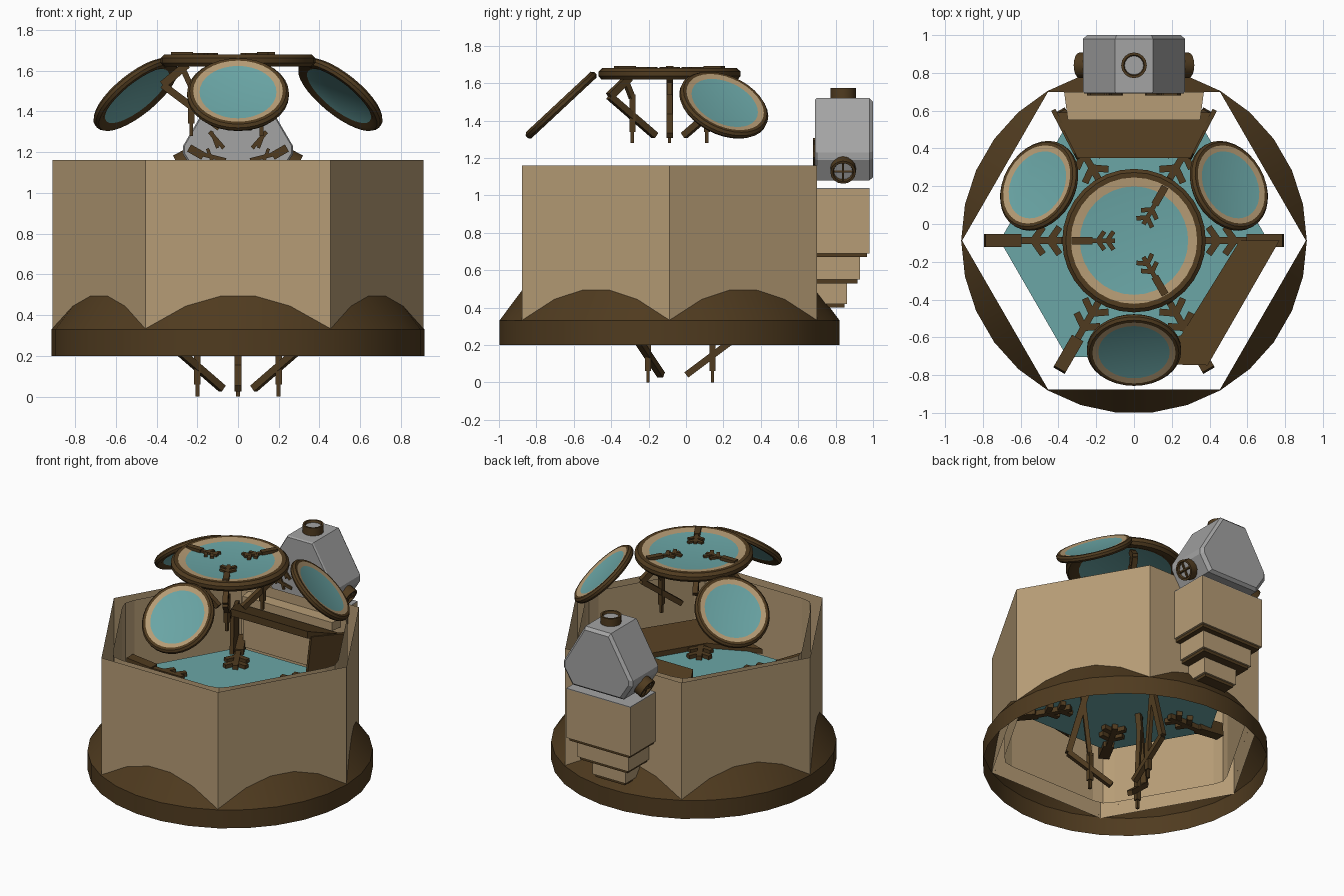
import bpy, bmesh, math
from mathutils import Vector, Matrix

if "Cube" in bpy.data.objects:
    bpy.data.objects.remove(bpy.data.objects["Cube"])

CY = -0.088  # hexagon centre in y


def mat(name, col):
    m = bpy.data.materials.new(name)
    m.diffuse_color = (*col, 1)
    m.use_nodes = True
    m.node_tree.nodes["Principled BSDF"].inputs["Base Color"].default_value = m.diffuse_color
    return m


BEIGE = mat("beige_panel", (0.47, 0.335, 0.18))
BROWN = mat("dark_brown_metal", (0.08, 0.044, 0.014))
TEAL = mat("teal_glass", (0.145, 0.38, 0.38))
GRAY = mat("gray_metal", (0.37, 0.37, 0.37))


def make(name, verts, faces, mats, idx=None, M=None):
    me = bpy.data.meshes.new(name)
    me.from_pydata([tuple(v) for v in verts], [], faces)
    for m in mats:
        me.materials.append(m)
    if idx:
        for p, i in zip(me.polygons, idx):
            p.material_index = i
    if M:
        me.transform(M)
    bm = bmesh.new()
    bm.from_mesh(me)
    bmesh.ops.recalc_face_normals(bm, faces=bm.faces)
    bm.to_mesh(me)
    bm.free()
    ob = bpy.data.objects.new(name, me)
    bpy.context.collection.objects.link(ob)
    return ob


def smooth(ob, deg=30):
    bpy.ops.object.select_all(action='DESELECT')
    ob.select_set(True)
    bpy.context.view_layer.objects.active = ob
    bpy.ops.object.shade_smooth_by_angle(angle=math.radians(deg))


def polar(r, deg, z, cy=CY):
    a = math.radians(deg)
    return Vector((r * math.cos(a), cy + r * math.sin(a), z))


def loft(name, loops, m, cap0=True, cap1=True):
    """Bridge point loops of equal length into a skin."""
    n = len(loops[0])
    verts = [p for l in loops for p in l]
    faces = [(k*n+i, k*n+(i+1) % n, (k+1)*n+(i+1) % n, (k+1)*n+i)
             for k in range(len(loops)-1) for i in range(n)]
    if cap0:
        faces.append(tuple(range(n)))
    if cap1:
        faces.append(tuple(range((len(loops)-1)*n, len(loops)*n)))
    return make(name, verts, faces, [m])


def box(name, x, y, z, m):
    rect = [(x[0], y[0]), (x[1], y[0]), (x[1], y[1]), (x[0], y[1])]
    return loft(name, [[(*p, h) for p in rect] for h in z], m)


def bar(name, a, b, w, t, m=BROWN):
    """Rectangular bar from a to b; w is the horizontal width."""
    a, b = Vector(a), Vector(b)
    d = (b - a).normalized()
    s = d.cross(Vector((0, 0, 1)))
    s = s.normalized() if s.length > 0.01 else Vector((1, 0, 0))
    u = s.cross(d)
    off = [s*w/2+u*t/2, -s*w/2+u*t/2, -s*w/2-u*t/2, s*w/2-u*t/2]
    return loft(name, [[a+o for o in off], [b+o for o in off]], m)


def lathe(name, prof, colours, mats, M, n=32):
    """Revolve (r, z) profile, one colour index per band, then the two caps."""
    verts = [(r*math.cos(2*math.pi*i/n), r*math.sin(2*math.pi*i/n), z)
             for r, z in prof for i in range(n)]
    faces, idx = [], []
    for k in range(len(prof)-1):
        for i in range(n):
            faces.append((k*n+i, k*n+(i+1) % n, (k+1)*n+(i+1) % n, (k+1)*n+i))
            idx.append(colours[k])
    last = (len(prof)-1)*n
    faces += [tuple(range(n)), tuple(range(last, last+n))]
    idx += [colours[-2], colours[-1]]
    ob = make(name, verts, faces, mats, idx, M)
    smooth(ob)
    return ob


# outer hexagonal wall, open top and bottom
loft("outer_wall", [[polar(0.91, 60*i, z) for i in range(6)] for z in (0.32, 1.16)],
     BEIGE, False, False)
# inner wall with rounded corners
inner = [(r, 60*i + a) for i in range(6) for r, a in ((0.80, -5), (0.82, 0), (0.80, 5))]
loft("inner_wall", [[polar(r, a, z) for r, a in inner] for z in (0.38, 1.15)],
     BEIGE, False, False)

# base ring: cone skirt trimmed by the hexagon, giving an arch on each side
low, mid, top = [], [], []
for i in range(30):
    a = 12*i
    rh = 0.788 / math.cos(math.radians((a % 60) - 30))
    low.append(polar(0.915, a, 0.2))
    mid.append(polar(0.915, a, 0.33))
    top.append(polar(rh, a, 0.33 + (0.912 - rh)*1.37))
smooth(loft("base_ring", [low, mid, top], BROWN, False, False), 28)

# teal hexagonal floor
loft("glass_floor", [[polar(0.71, 60*i, z) for i in range(6)] for z in (0.71, 0.725)], TEAL)


# round glass dishes
def dish(name, R, M):
    t = 0.03 if R > 0.3 else 0.022
    prof = [(R*0.78, -t*0.5), (R*0.86, -t), (R*0.96, -t), (R, -t*0.4), (R, t*0.4),
            (R*0.95, t), (R*0.88, t), (R*0.755, t*0.7)]
    lathe(name, prof, [1, 1, 1, 1, 1, 1, 0, 2, 2], [BEIGE, BROWN, TEAL], M)


dish("top_dish", 0.38, Matrix.Translation((0, CY, 1.65)))
for i, a in enumerate((30, 150, 270)):
    M = (Matrix.Translation(polar(0.58, a, 1.483)) @ Matrix.Rotation(math.radians(a), 4, 'Z')
         @ Matrix.Rotation(math.radians(43), 4, 'Y'))
    dish(f"side_dish_{i}", 0.25, M)


# barbed claws: stem with two pairs of angled barbs
def claw(name, a, r0, r1, z, w, h):
    side = Vector((-math.sin(math.radians(a)), math.cos(math.radians(a)), 0))
    bar(name + "_stem", polar(r0, a, z), polar(r1, a, z), w, h)
    for f in (0.3, 0.65):
        r = r0 + (r1-r0)*f
        for s in (-1, 1):
            tip = polar(r - w*1.4, a, z) + side*s*w*2
            bar(name + "_barb", polar(r, a, z), tip, w, h*0.9)


for a in range(0, 360, 60):
    claw(f"floor_claw_{a}", a, 0.37, 0.62, 0.715, 0.036, 0.08)
    bar(f"floor_claw_arm_{a}", polar(0.60, a, 0.72), polar(0.79, a, 0.74), 0.07, 0.09)
for a in (60, 180, 300):
    claw(f"dish_claw_{a}", a, 0.10, 0.24, 1.672, 0.024, 0.03)
    bar(f"dish_claw_arm_{a}", polar(0.22, a, 1.677), polar(0.33, a, 1.677), 0.04, 0.03)


# bent legs with a foot strut and an upright tip
def leg(name, a, z, ztop):
    bar(name + "_upper", polar(0.25, a, ztop), polar(0.37, a, z+0.25), 0.035, 0.04)
    bar(name + "_lower", polar(0.37, a, z+0.25), polar(0.09, a, z+0.04), 0.035, 0.035)
    bar(name + "_tip", polar(0.23, a, z), polar(0.23, a, z+0.10), 0.018, 0.018)
    bar(name + "_post", polar(0.23, a, z+0.06), polar(0.23, a, z+0.26), 0.032, 0.032)
    bar(name + "_brace", polar(0.23, a, z+0.24), polar(0.28, a, ztop), 0.028, 0.028)


for a in (60, 180, 300):
    leg(f"upper_leg_{a}", a, 1.28, 1.63)
for a in (90, 210, 330):
    leg(f"lower_leg_{a}", a, 0.0, 0.71)

# back alcove: hood, side cheeks, beige lining and sill
hood = [(-0.3, 0.35, 1.08), (0.3, 0.35, 1.08), (0.42, 0.59, 1.0), (-0.42, 0.59, 1.0)]
loft("alcove_hood", [[(x, y, z+d) for x, y, z in hood] for d in (-0.05, 0)], BROWN)
for s in (-1, 1):
    bar(f"alcove_cheek_{s}", (s*0.3, 0.36, 0.9), (s*0.42, 0.59, 0.87), 0.025, 0.28)
box("alcove_lining", (-0.34, 0.34), (0.54, 0.56), (0.73, 1.0), BEIGE)
sill = [(-0.35, 0.55), (0.35, 0.55), (0.37, 0.70), (-0.37, 0.70)]
loft("alcove_sill", [[(*p, z) for p in sill] for z in (1.02, 1.08)], BEIGE)

# sloping console along the front right wall, tapering off along the front
con = [(0.56, 0.0, 0.76), (0.77, 0.0, 0.86), (0.39, -0.66, 0.84),
       (-0.08, -0.65, 0.75), (0.25, -0.5, 0.76)]
loft("side_console", [[(x, y+CY, z+d) for x, y, z in con] for d in (-0.035, 0)], BROWN)

# stepped beige pod hung on the back wall
for k, (w, y, z0, z1) in enumerate(((0.25, 0.98, 0.69, 1.035), (0.20, 0.93, 0.55, 0.67),
                                    (0.13, 0.86, 0.42, 0.53))):
    box(f"pod_step_{k}", (-w, w), (0.70, y), (z0, z1), BEIGE)
    box(f"pod_trim_{k}", (-w+0.015, w-0.015), (0.70, y-0.012), (z0-0.02, z0), BROWN)
box("pod_top_plate", (-0.25, 0.25), (0.70, 0.98), (1.035, 1.04), GRAY)

# gray machine housing, chamfered at front and back
half = [(0.20, 1.08), (0.27, 1.19), (0.27, 1.23), (0.10, 1.52)]
prof = half + [(-x, z) for x, z in reversed(half)]


def ring(y, s):
    return [(x*s, y, 1.29 + (z-1.29)*s) for x, z in prof]


loft("machine_housing", [ring(0.69, 0.97), ring(0.70, 1), ring(0.98, 1), ring(1.0, 0.92)], GRAY)

# small barbed claws on the front of the machine
for s in (-1, 1):
    for k, (x0, z0, x1, z1) in enumerate(((0.24, 1.22, 0.17, 1.18), (0.18, 1.19, 0.06, 1.16),
                                          (0.14, 1.30, 0.07, 1.22))):
        bar(f"machine_claw_{s}_{k}", (s*x0, 0.69, z0), (s*x1, 0.69, z1), 0.02, 0.04 if k == 0 else 0.02)
    for k, (x, z) in enumerate(((0.13, 1.177), (0.11, 1.26))):
        bar(f"machine_claw_barb_{s}_{k}", (s*(x+0.02), 0.69, z+0.04), (s*(x-0.01), 0.69, z-0.04), 0.02, 0.016)

# gray-topped cap and round side ports with spokes
cap = [(0.045, 0), (0.068, 0.0), (0.068, 0.06), (0.055, 0.06), (0.05, 0.045)]
lathe("machine_cap", cap, [0, 0, 0, 0, 0, 1], [BROWN, GRAY], Matrix.Translation((0, 0.84, 1.515)), 16)
for s in (-1, 1):
    M = Matrix.Translation((s*0.235, 0.84, 1.15)) @ Matrix.Rotation(s*math.radians(117), 4, 'Y')
    lathe(f"machine_port_{s}", cap, [0, 0, 0, 0, 0, 1], [BROWN, GRAY], M, 16)
    for d in ((0, 0.05, 0.05), (0.05, 0, 0.05)):
        v = Vector(d)
        bar(f"port_spoke_{s}", M @ v, M @ Vector((-v.x, -v.y, v.z)), 0.012, 0.012)
